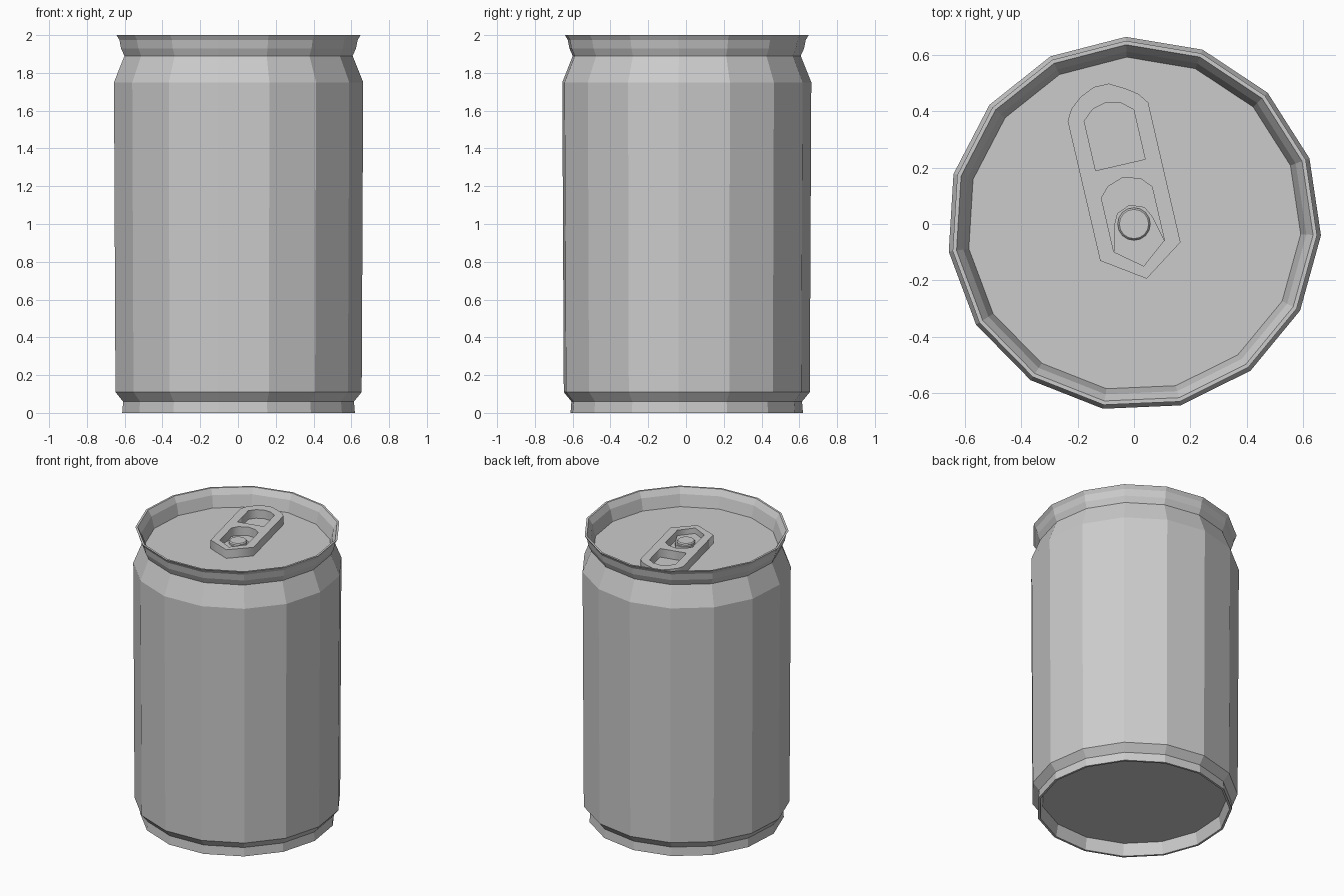
import bpy, bmesh, math

if "Cube" in bpy.data.objects:
    bpy.data.objects.remove(bpy.data.objects["Cube"])

SIDES = 15
START = math.radians(92.5)
FLOOR = 1.88


def link_mesh(name, bm):
    bmesh.ops.recalc_face_normals(bm, faces=bm.faces[:])
    me = bpy.data.meshes.new(name)
    bm.to_mesh(me)
    bm.free()
    ob = bpy.data.objects.new(name, me)
    bpy.context.collection.objects.link(ob)
    return ob


def lathe(name, profile, sides, start=0.0):
    """Revolve (radius, z) points around z and cap both ends."""
    bm = bmesh.new()
    rings = []
    for r, z in profile:
        rings.append([bm.verts.new((r * math.cos(start + i * math.tau / sides),
                                    r * math.sin(start + i * math.tau / sides), z))
                      for i in range(sides)])
    for a, b in zip(rings, rings[1:]):
        for i in range(sides):
            j = (i + 1) % sides
            bm.faces.new((a[i], a[j], b[j], b[i]))
    bm.faces.new(rings[0])
    bm.faces.new(rings[-1])
    return link_mesh(name, bm)


def plate(name, loops, z0, z1, angle):
    """Flat plate with holes: first loop is the outline, the rest are holes."""
    cu = bpy.data.curves.new(name + "_outline", 'CURVE')
    cu.dimensions = '2D'
    cu.fill_mode = 'BOTH'
    cu.extrude = (z1 - z0) / 2
    for pts in loops:
        sp = cu.splines.new('POLY')
        sp.points.add(len(pts) - 1)
        for p, (x, y) in zip(sp.points, pts):
            p.co = (x, y, 0, 1)
        sp.use_cyclic_u = True
    tmp = bpy.data.objects.new(name + "_tmp", cu)
    bpy.context.collection.objects.link(tmp)
    bpy.context.view_layer.update()
    me = bpy.data.meshes.new_from_object(
        tmp.evaluated_get(bpy.context.evaluated_depsgraph_get()))
    bpy.data.objects.remove(tmp)
    bm = bmesh.new()
    bm.from_mesh(me)
    bpy.data.meshes.remove(me)
    bmesh.ops.remove_doubles(bm, verts=bm.verts[:], dist=1e-4)
    ob = link_mesh(name, bm)
    ob.location.z = (z0 + z1) / 2
    ob.rotation_euler.z = angle
    return ob


# can shell: recessed base, foot, body, neck, flared rim and sunken lid
lathe("can_body", [
    (0.59, 0.085), (0.605, 0.0), (0.62, 0.0), (0.615, 0.06), (0.656, 0.11),
    (0.664, 1.75), (0.608, 1.89), (0.626, 1.93), (0.635, 1.975), (0.65, 2.0),
    (0.636, 2.0), (0.612, 1.96), (0.592, FLOOR),
], SIDES, START)

# pull tab with finger hole and rivet hole
TILT = math.radians(13)
tab_outline = [(-.147, .408), (-.125, .447), (-.084, .481), (-.03, .505), (.025, .505),
               (.08, .474), (.12, .445), (.146, .408), (.146, -.10), (0, -.199), (-.146, -.10)]
finger_hole = [(-.09, .395), (-.05, .43), (0, .442), (.05, .43), (.09, .395),
               (.09, .215), (-.09, .215)]
rivet_hole = [(-.092, .115), (-.06, .15), (0, .17), (.06, .15), (.092, .115),
              (.092, -.08), (0, -.153), (-.092, -.08)]
plate("pull_tab", [tab_outline, finger_hole, rivet_hole], FLOOR, FLOOR + 0.06, TILT)

# tongue plate that the rivet holds down
tongue = [(-.07, .01), (-.05, .05), (0, .07), (.05, .05), (.07, .01),
          (.092, -.08), (0, -.153), (-.092, -.08)]
plate("tab_tongue", [tongue], FLOOR, FLOOR + 0.022, TILT)

# rivet
lathe("rivet", [(0.058, FLOOR), (0.058, FLOOR + 0.035), (0.052, FLOOR + 0.042)], 16)
